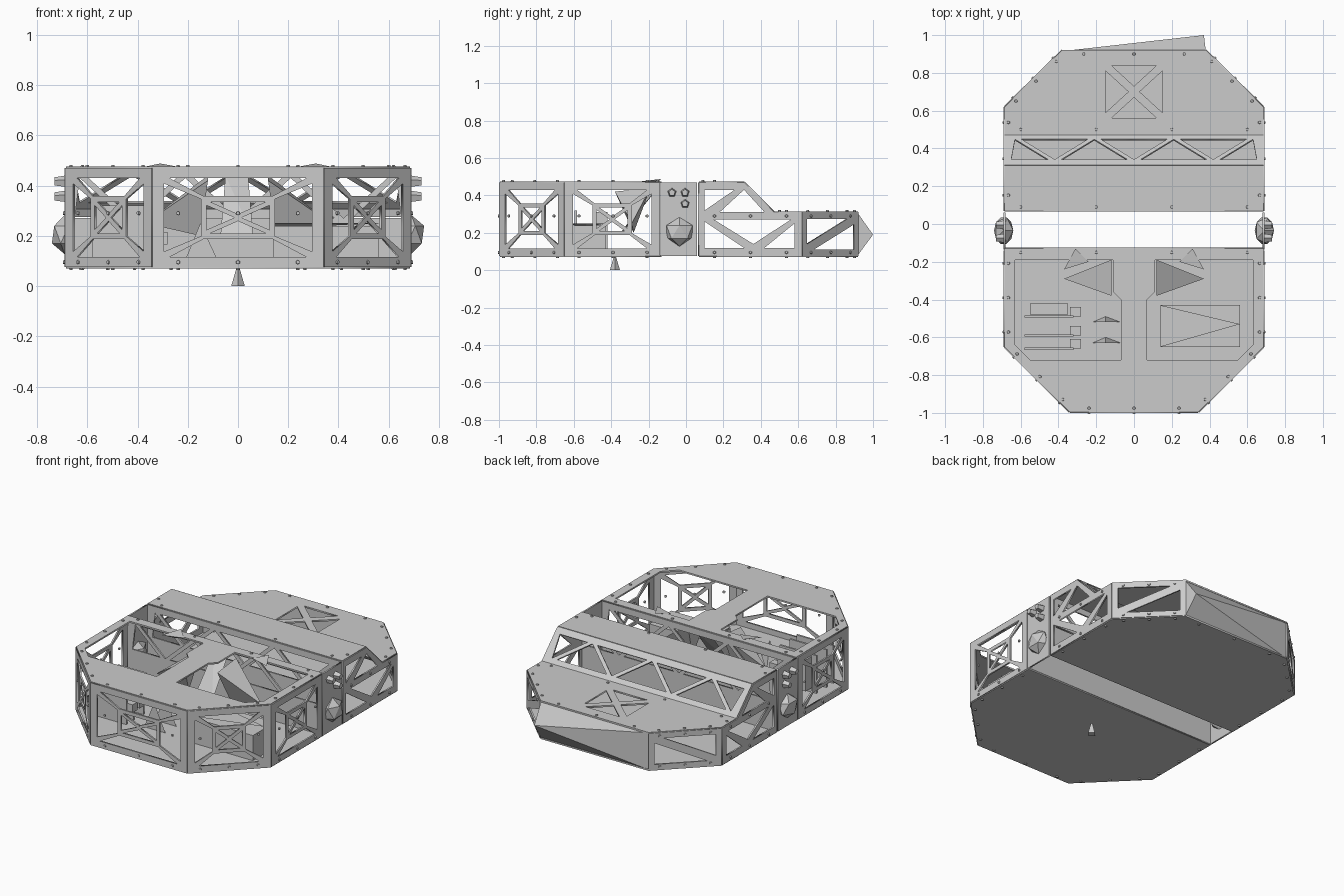
import bpy, bmesh, math
from mathutils import Vector, Matrix

cube = bpy.data.objects.get("Cube")
if cube:
    bpy.data.objects.remove(cube)

grey = bpy.data.materials.new("plain grey")
grey.use_nodes = True
COL = (0.6, 0.6, 0.6, 1)
grey.diffuse_color = COL
grey.node_tree.nodes["Principled BSDF"].inputs["Base Color"].default_value = COL

T = 0.01                       # sheet thickness
LOW, MID, TOP = 0.075, 0.31, 0.47
W = 0.685                      # half width
X, Y, Z = Vector((1, 0, 0)), Vector((0, 1, 0)), Vector((0, 0, 1))


def add(name, mesh):
    mesh.materials.clear()
    mesh.materials.append(grey)
    ob = bpy.data.objects.new(name, mesh)
    bpy.context.collection.objects.link(ob)
    return ob


def from_bm(name, bm):
    mesh = bpy.data.meshes.new(name)
    bm.to_mesh(mesh)
    bm.free()
    return add(name, mesh)


def sheet(name, outline, holes, origin, u, v):
    """Thin plate with cutouts, drawn in the plane of u and v."""
    cu = bpy.data.curves.new(name + " profile", 'CURVE')
    cu.dimensions, cu.fill_mode, cu.extrude = '2D', 'BOTH', T / 2
    for loop in [outline] + holes:
        sp = cu.splines.new('POLY')
        sp.points.add(len(loop) - 1)
        for p, c in zip(sp.points, loop):
            p.co = (c[0], c[1], 0, 1)
        sp.use_cyclic_u = True
    tmp = bpy.data.objects.new(name + " profile", cu)
    bpy.context.collection.objects.link(tmp)
    dg = bpy.context.evaluated_depsgraph_get()
    mesh = bpy.data.meshes.new_from_object(tmp.evaluated_get(dg))
    bpy.data.objects.remove(tmp)
    u, v = Vector(u).normalized(), Vector(v).normalized()
    m = Matrix((u, v, u.cross(v))).transposed().to_4x4()
    m.translation = origin
    mesh.transform(m)
    mesh.name = name
    return add(name, mesh)


def rect(a0, a1, b0, b1):
    return [(a0, b0), (a1, b0), (a1, b1), (a0, b1)]


def cross_holes(a0, a1, b0, b1, w):
    """Four triangles that leave an X of bars."""
    c, d = (a0 + a1) / 2, (b0 + b1) / 2
    return [[(a0 + w, b), (a1 - w, b), (c, d + s * w)] for b, s in ((b0, -1), (b1, 1))] + \
           [[(a, b0 + w), (a, b1 - w), (c + s * w, d)] for a, s in ((a0, -1), (a1, 1))]


def web_holes(a0, a1, b0, b1, w=0.022):
    """Four trapezoids around a small central X."""
    c, d = (a0 + a1) / 2, (b0 + b1) / 2
    i, j = (a1 - a0) * 0.25, (b1 - b0) * 0.27
    out = [[(a0 + w, b), (a1 - w, b), (c + i - w / 2, d + s * j), (c - i + w / 2, d + s * j)]
           for b, s in ((b0, -1), (b1, 1))]
    out += [[(a, b0 + w), (a, b1 - w), (c + s * i, d + j - w / 2), (c + s * i, d - j + w / 2)]
            for a, s in ((a0, -1), (a1, 1))]
    return out + cross_holes(c - i + w, c + i - w, d - j + w, d + j - w, 0.014)


def zigzag(b0, b1, p=0.21, w=0.035, lim=0.65):
    """Row of triangles pointing up and down in turn."""
    out = []
    for k in range(-3, 4):
        c = k * p
        base, tip = (b0, b1) if k % 2 else (b1, b0)
        out.append([(max(c - p + w, -lim), base), (min(c + p - w, lim), base), (c, tip)])
    return out


def hull(name, pts):
    bm = bmesh.new()
    for p in pts:
        bm.verts.new(p)
    bmesh.ops.convex_hull(bm, input=bm.verts[:])
    return from_bm(name, bm)


def box(name, centre, size):
    bm = bmesh.new()
    bmesh.ops.create_cube(bm, size=1, matrix=Matrix.Translation(centre) @ Matrix.Diagonal((*size, 1)))
    return from_bm(name, bm)


def cone(name, centre, axis, r1, r2, depth, sides):
    bm = bmesh.new()
    m = Matrix.Translation(centre) @ Vector(axis).to_track_quat('Z', 'Y').to_matrix().to_4x4()
    bmesh.ops.create_cone(bm, cap_ends=True, segments=sides, radius1=r1, radius2=r2, depth=depth, matrix=m)
    return from_bm(name, bm)


def wall(name, p, q, holes_of):
    p, q = Vector((*p, 0)), Vector((*q, 0))
    n = (q - p).length
    return sheet(name, *holes_of(n), p, q - p, Z)


# Floors, lid and decks
front = [(-W, -0.13), (-W, -0.65), (-0.34, -0.995), (0.34, -0.995), (W, -0.65), (W, -0.13)]
rear = [(W, 0.07), (W, 0.62), (0.38, 0.92), (-0.38, 0.92), (-W, 0.62), (-W, 0.07)]
opening = [(0.63, -0.19), (0.11, -0.19), (0.11, -0.36), (0.07, -0.4),
           (0.07, -0.72), (0.55, -0.72), (0.63, -0.64)]
sheet("front_floor", front, [], Z * LOW, X, Y)
sheet("rear_floor", rear, [], Z * LOW, X, Y)
sheet("front_lid", front, [opening, [(-x, y) for x, y in opening]], Z * TOP, X, Y)
sheet("rear_upper_deck", rect(-W, W, 0.07, 0.31), [], Z * TOP, X, Y)
sheet("rear_lower_deck", [(W, 0.47)] + rear[1:5] + [(-W, 0.47)],
      cross_holes(-0.15, 0.15, 0.56, 0.84, 0.03), Z * MID, X, Y)
slope = Vector((0, 0.16, MID - TOP))
sheet("rear_slope", rect(-W, W, 0, slope.length), zigzag(0.04, slope.length - 0.035),
      (0, 0.31, TOP), X, slope)


# Webbed outer walls of the front half
def webbed(n):
    return rect(0, n, LOW, TOP), web_holes(0.045, n - 0.045, LOW + 0.04, TOP - 0.04)


def braced(n):
    a, b, c, d = 0.035, n - 0.035, LOW + 0.035, MID - 0.035
    return rect(0, n, LOW, MID), [[(a, d), (b - 0.05, d), (a, c + 0.03)],
                                  [(a + 0.05, c), (b, c), (b, d - 0.03)]]


wall("front_wall", (-0.34, -0.995), (0.34, -0.995), webbed)
rear_outline = [(0.07, LOW), (0.62, LOW), (0.62, MID), (0.47, MID), (0.31, TOP), (0.07, TOP)]
rear_holes = [[(0.10, 0.43), (0.26, 0.43), (0.10, 0.32)],
              [(0.31, 0.43), (0.42, 0.31), (0.18, 0.31)],
              [(0.10, 0.26), (0.10, 0.12), (0.31, 0.12)],
              [(0.15, 0.27), (0.56, 0.27), (0.36, 0.14)],
              [(0.42, 0.12), (0.58, 0.25), (0.58, 0.12)]]
for s, side in ((1, "left"), (-1, "right")):
    wall(side + "_front_corner_wall", (s * 0.34, -0.995), (s * W, -0.65), webbed)
    wall(side + "_front_side_wall", (s * W, -0.65), (s * W, -0.14), webbed)
    wall(side + "_rear_corner_wall", (s * W, 0.62), (s * 0.38, 0.92), braced)
    sheet(side + "_rear_side_wall", rear_outline, rear_holes, (s * W, 0, 0), Y, Z)
    # Drive plate with hub and knobs
    sheet(side + "_drive_plate", rect(-0.135, 0.06, LOW, TOP), [], (s * W, 0, 0), Y, Z)
    bm = bmesh.new()
    bmesh.ops.create_icosphere(bm, subdivisions=1, radius=1, matrix=Matrix.Translation(
        (s * 0.69, -0.035, 0.205)) @ Matrix.Diagonal((0.057, 0.082, 0.078, 1)))
    from_bm(side + "_wheel_hub", bm)
    for y, z in ((-0.075, 0.415), (-0.005, 0.415), (-0.005, 0.355)):
        cone(side + "_knob", (s * 0.705, y, z), (s, 0, 0), 0.026, 0.018, 0.05, 5)
    # Brackets beside the inner wall
    hull(side + "_bracket", [(s * 0.12, -0.19, 0.44), (s * 0.12, -0.38, 0.42),
                             (s * 0.37, -0.29, 0.25), (s * 0.15, -0.28, 0.2)])
    hull(side + "_lid_tab", [(s * 0.37, -0.24, 0.475), (s * 0.31, -0.13, 0.488),
                             (s * 0.24, -0.2, 0.475), (s * 0.3, -0.2, 0.46)])

# Inner walls either side of the gap
for y, name in ((-0.13, "front_inner_wall"), (0.07, "rear_inner_wall")):
    sheet(name, rect(-W, W, LOW, TOP), zigzag(0.27, 0.43), (0, y, 0), X, Z)

# Bent rear bumper
hull("rear_bumper", [(x, 0.915, z) for x in (-0.38, 0.38) for z in (LOW, MID)] + [(0.37, 1.0, 0.19)])

# Battery and electronics inside the front half
box("battery", (0.35, -0.54, 0.16), (0.42, 0.22, 0.16))
hull("battery_cover", [(0.14, -0.43, 0.25), (0.14, -0.65, 0.25), (0.56, -0.53, 0.25), (0.14, -0.54, 0.23)])
for y in (-0.49, -0.59, -0.66):
    box("circuit_board", (-0.45, y, 0.2), (0.26, 0.012, 0.24))
    box("board_socket", (-0.31, y + 0.025, 0.19), (0.06, 0.05, 0.05))
box("controller", (-0.45, -0.45, 0.21), (0.2, 0.06, 0.2))
for y in (-0.52, -0.63):
    hull("mount_wedge", [(-0.22, y, 0.08), (-0.07, y, 0.08), (-0.15, y + 0.03, 0.08), (-0.15, y, 0.25)])
hull("centre_bracket", [(-0.07, -0.34, 0.2), (0.06, -0.35, 0.2), (0.04, -0.15, 0.44), (-0.05, -0.17, 0.44)])

# Caster under the front floor
cone("caster", (0, -0.38, 0.036), Z, 0.027, 0.006, 0.072, 4)

# Screw heads along the seams
bm = bmesh.new()


def screw(pos, axis):
    m = Matrix.Translation(pos) @ Vector(axis).to_track_quat('Z', 'Y').to_matrix().to_4x4()
    bmesh.ops.create_cone(bm, cap_ends=True, segments=6, radius1=0.009, radius2=0.007,
                          depth=0.008, matrix=m)


for path, tops in ((front, (TOP, TOP)), (rear, (TOP, MID))):
    for a, b in zip(path, path[1:]):
        for f in (0.15, 0.5, 0.85):
            p = Vector((*a, 0)).lerp(Vector((*b, 0)), f)
            out = Vector((b[1] - a[1], a[0] - b[0], 0)).normalized()
            if out.dot(p) < 0:
                out.negate()
            top = tops[0] if p.y < 0.31 else tops[1]
            if not 0.31 < p.y < 0.47:
                screw(p - out * 0.02 + Z * (top + 0.007), Z)
            screw(p - out * 0.02 + Z * (LOW - 0.007), -Z)
            if p.y < 0.9:
                for z in (LOW + 0.02, MID - 0.02):
                    screw(p + out * 0.007 + Z * z, out)
for x in (-0.6, -0.2, 0.2, 0.6):
    screw((x, 0.5, MID + 0.007), Z)
    screw((x, 0.09, TOP + 0.007), Z)
    screw((x, -0.15, TOP + 0.007), Z)
from_bm("screws", bm)
